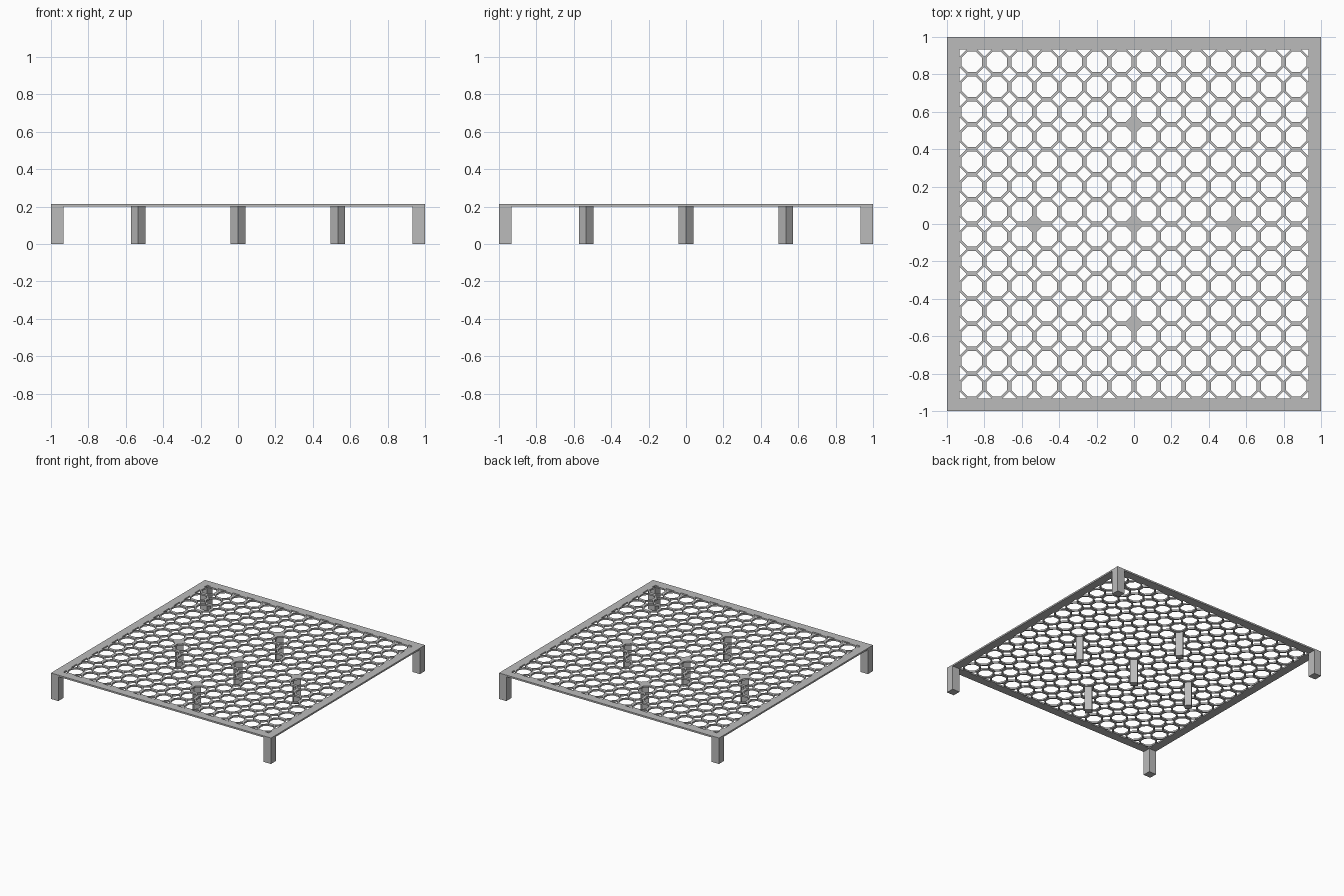
import bpy, bmesh, math

if "Cube" in bpy.data.objects:
    bpy.data.objects.remove(bpy.data.objects["Cube"])

PITCH = 2 / 15          # lattice cell size
EDGE = 1 / 15           # frame and corner leg width
TOP, BASE = 0.2133, 0.2
WALL = 0.0123           # octagon ring wall
N = 14
INNER = 1 - EDGE
CORNER = PITCH / 2 * (1 - math.tan(math.pi / 8))   # half diagonal of diamond gap

grey = bpy.data.materials.new("light grey")
grey.diffuse_color = (0.5, 0.5, 0.5, 1)
grey.use_nodes = True
grey.node_tree.nodes["Principled BSDF"].inputs["Base Color"].default_value = grey.diffuse_color


def finish(name, bm):
    bmesh.ops.recalc_face_normals(bm, faces=bm.faces)
    me = bpy.data.meshes.new(name)
    bm.to_mesh(me)
    bm.free()
    me.materials.append(grey)
    ob = bpy.data.objects.new(name, me)
    bpy.context.collection.objects.link(ob)
    return ob


def extrude_up(bm, height):
    bmesh.ops.remove_doubles(bm, verts=bm.verts, dist=1e-4)
    res = bmesh.ops.extrude_face_region(bm, geom=bm.faces[:], use_keep_orig=True)
    verts = [g for g in res["geom"] if isinstance(g, bmesh.types.BMVert)]
    bmesh.ops.translate(bm, verts=verts, vec=(0, 0, height))


def ring(bm, cx, cy, outer, inner, sides, z):
    """Flat ring between two polygons given by their apothems."""
    def loop(a):
        r = a / math.cos(math.pi / sides)
        angles = [(i + 0.5) * 2 * math.pi / sides for i in range(sides)]
        return [bm.verts.new((cx + r * math.cos(t), cy + r * math.sin(t), z)) for t in angles]
    o, n = loop(outer), loop(inner)
    for i in range(sides):
        j = (i + 1) % sides
        bm.faces.new((o[i], o[j], n[j], n[i]))


def prism(name, points, height):
    bm = bmesh.new()
    bm.faces.new([bm.verts.new((x, y, 0)) for x, y in points])
    extrude_up(bm, height)
    return finish(name, bm)


# Outer frame
bm = bmesh.new()
ring(bm, 0, 0, 1, INNER, 4, BASE)
extrude_up(bm, TOP - BASE)
finish("frame", bm)

# Lattice of touching octagonal rings
bm = bmesh.new()
for i in range(N):
    for j in range(N):
        ring(bm, (i - (N - 1) / 2) * PITCH, (j - (N - 1) / 2) * PITCH,
             PITCH / 2, PITCH / 2 - WALL, 8, BASE)
extrude_up(bm, TOP - BASE)
finish("lattice", bm)

# Square corner legs
for sx in (-1, 1):
    for sy in (-1, 1):
        prism("corner_leg", [(sx, sy), (sx * INNER, sy), (sx * INNER, sy * INNER), (sx, sy * INNER)], BASE)

# Diamond legs that fill gaps in the lattice
d = 4 * PITCH
for x, y in ((0, 0), (d, 0), (-d, 0), (0, d), (0, -d)):
    prism("inner_leg", [(x + CORNER, y), (x, y + CORNER), (x - CORNER, y), (x, y - CORNER)], TOP)
